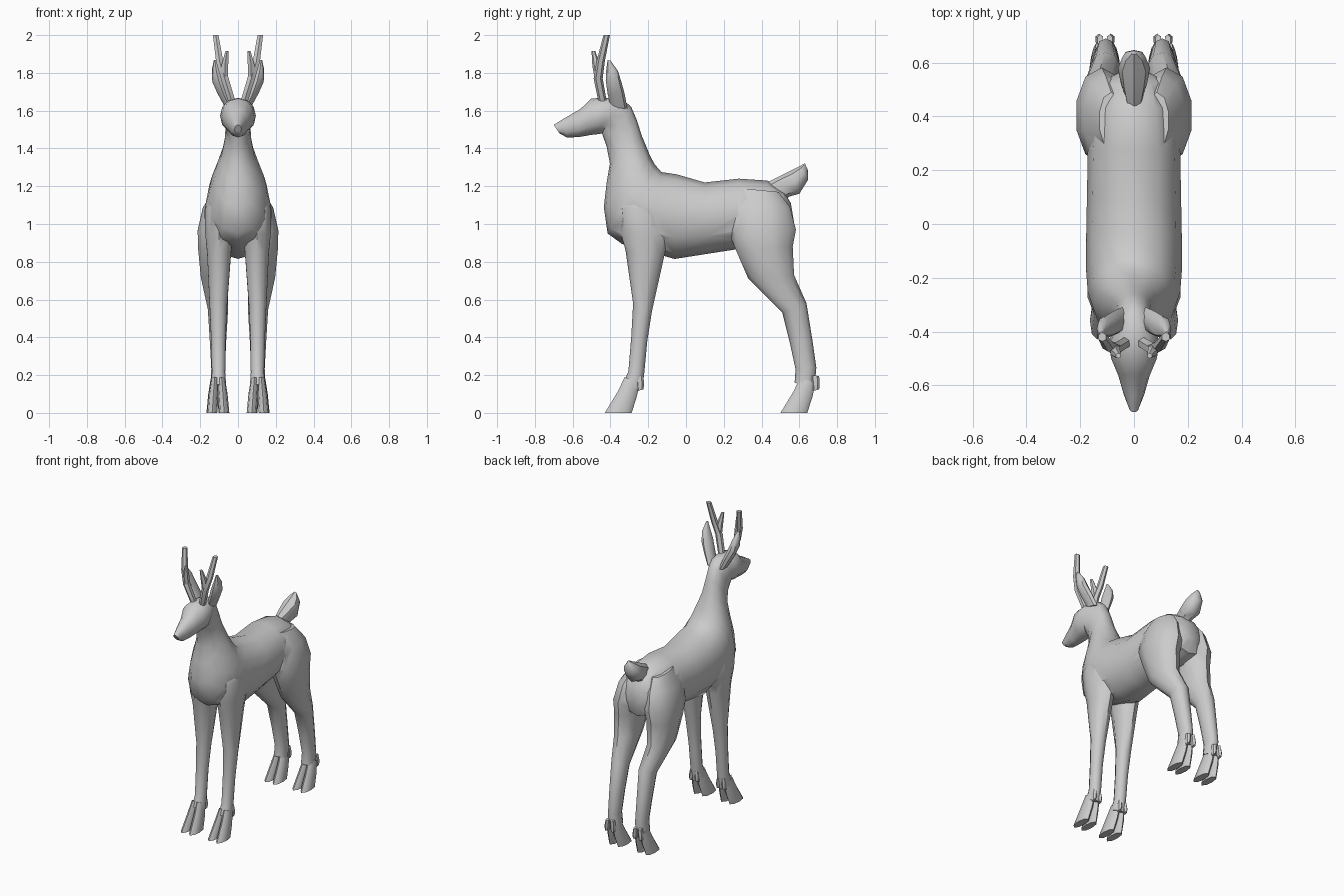
import bpy, bmesh
from math import cos, sin, pi, radians
from mathutils import Vector


def loft(bm, rings, n=10, sx=1, dy=0, p=0.9):
    """Skin oval rings given as (y1, z1, y2, z2, half width, centre x)."""
    loops = []
    for y1, z1, y2, z2, w, x in rings:
        a, b = Vector((x, y1 + dy, z1)), Vector((x, y2 + dy, z2))
        mid, half = (a + b) / 2, (a - b) / 2
        loop = []
        for i in range(n):
            c, s = cos(2 * pi * i / n), sin(2 * pi * i / n)
            s = abs(s) ** p * (1 if s > 0 else -1)
            v = mid + half * c + Vector((w * s, 0, 0))
            loop.append(bm.verts.new((v.x * sx, v.y, v.z)))
        loops.append(loop)
    for l0, l1 in zip(loops, loops[1:]):
        for i in range(n):
            j = (i + 1) % n
            bm.faces.new((l0[i], l0[j], l1[j], l1[i]))
    bm.faces.new(loops[0])
    bm.faces.new(loops[-1])


def tube(bm, pts, radii, n=6, sx=1):
    """Upright tapering tube with horizontal rings."""
    loft(bm, [(y - r, z, y + r, z, r, x) for (x, y, z), r in zip(pts, radii)], n, sx, p=1)


def finish(name, bm, angle=45):
    bmesh.ops.recalc_face_normals(bm, faces=bm.faces)
    me = bpy.data.meshes.new(name)
    bm.to_mesh(me)
    bm.free()
    ob = bpy.data.objects.new(name, me)
    bpy.context.collection.objects.link(ob)
    shade(ob, angle)
    return ob


def shade(ob, angle):
    bpy.ops.object.select_all(action='DESELECT')
    ob.select_set(True)
    bpy.context.view_layer.objects.active = ob
    bpy.ops.object.shade_smooth_by_angle(angle=radians(angle))


def pair(name, rings, n=10):
    bm = bmesh.new()
    for sx in (1, -1):
        loft(bm, rings, n, sx)
    return finish(name, bm)


# torso, neck and head in one skin, rump to nose
bm = bmesh.new()
loft(bm, [
    (.555, 1.11, .575, .99, .05, 0),
    (.52, 1.17, .54, .90, .12, 0),
    (.43, 1.23, .44, .86, .155, 0),
    (.28, 1.24, .26, .865, .172, 0),
    (.10, 1.22, .10, .84, .175, 0),
    (-.05, 1.263, -.06, .815, .178, 0),
    (-.13, 1.275, -.22, .86, .178, 0),
    (-.165, 1.315, -.34, .895, .172, 0),
    (-.19, 1.36, -.415, .95, .155, 0),
    (-.21, 1.41, -.435, 1.09, .122, 0),
    (-.235, 1.47, -.42, 1.22, .09, 0),
    (-.26, 1.55, -.403, 1.32, .071, 0),
    (-.29, 1.62, -.42, 1.41, .066, 0),
    (-.34, 1.665, -.445, 1.48, .075, 0),
    (-.42, 1.668, -.455, 1.477, .095, 0),
    (-.50, 1.665, -.50, 1.472, .085, 0),
    (-.56, 1.608, -.57, 1.46, .058, 0),
    (-.64, 1.562, -.63, 1.458, .038, 0),
    (-.70, 1.525, -.67, 1.48, .018, 0),
], n=12)
body = finish("body", bm)

# legs
front = pair("front_legs", [
    (-.34, 1.2, -.13, 1.2, .05, .085),
    (-.36, 1.08, -.10, 1.08, .075, .102),
    (-.345, .95, -.09, .95, .077, .1),
    (-.32, .86, -.115, .83, .066, .1),
    (-.28, .58, -.18, .54, .048, .104),
    (-.29, .40, -.205, .38, .04, .104),
    (-.305, .22, -.222, .20, .037, .103),
    (-.335, .15, -.235, .12, .043, .103)])
hind = pair("hind_legs", [
    (.28, 1.19, .49, 1.17, .045, .085),
    (.235, 1.08, .55, 1.09, .085, .105),
    (.225, .96, .582, .97, .098, .12),
    (.265, .86, .565, .88, .09, .125),
    (.33, .71, .572, .73, .072, .128),
    (.51, .53, .638, .58, .056, .106),
    (.55, .37, .67, .38, .045, .106),
    (.58, .23, .69, .24, .038, .105),
    (.575, .16, .68, .13, .043, .105)])

# short raised tail
bm = bmesh.new()
loft(bm, [
    (.42, 1.215, .52, 1.12, .03, 0),
    (.49, 1.25, .545, 1.145, .048, 0),
    (.56, 1.285, .60, 1.16, .06, 0),
    (.60, 1.305, .647, 1.235, .042, 0),
    (.63, 1.322, .645, 1.285, .012, 0)], n=8)
tail = finish("tail", bm)

# merge legs and tail into the body
for part in (front, hind, tail):
    mod = body.modifiers.new("merge", 'BOOLEAN')
    mod.operation, mod.solver, mod.object = 'UNION', 'EXACT', part
dg = bpy.context.evaluated_depsgraph_get()
merged = bpy.data.meshes.new_from_object(body.evaluated_get(dg))
body.modifiers.clear()
body.data = merged
for part in (front, hind, tail):
    bpy.data.objects.remove(part)
shade(body, 50)

# cloven hooves with dewclaws
for name, dy, x in (("front_hooves", 0, .105), ("hind_hooves", .93, .108)):
    bm = bmesh.new()
    for sx in (1, -1):
        for t in (1, -1):
            loft(bm, [
                (-.325, .19, -.245, .155, .02, x + t * .018),
                (-.36, .115, -.262, .08, .026, x + t * .024),
                (-.43, 0, -.288, 0, .027, x + t * .032)], 8, sx, dy)
            loft(bm, [
                (-.27, .20, -.225, .195, .012, x + t * .018),
                (-.265, .15, -.222, .15, .016, x + t * .022),
                (-.26, .115, -.225, .125, .009, x + t * .024)], 6, sx, dy)
    finish(name, bm)

# leaf shaped ears
pair("ears", [
    (-.40, 1.62, -.31, 1.61, .022, .045),
    (-.415, 1.69, -.325, 1.69, .03, .078),
    (-.425, 1.76, -.34, 1.745, .033, .103),
    (-.422, 1.82, -.36, 1.81, .022, .117),
    (-.415, 1.868, -.40, 1.865, .006, .122)], n=8)

# antlers: main beam and a front tine
bm = bmesh.new()
for sx in (1, -1):
    tube(bm, [(.03, -.44, 1.64), (.07, -.465, 1.77), (.097, -.452, 1.86), (.118, -.42, 2.0)],
         [.022, .024, .022, .017], sx=sx)
    tube(bm, [(.07, -.462, 1.76), (.07, -.475, 1.84), (.058, -.49, 1.915)],
         [.02, .021, .01], sx=sx)
finish("antlers", bm)
